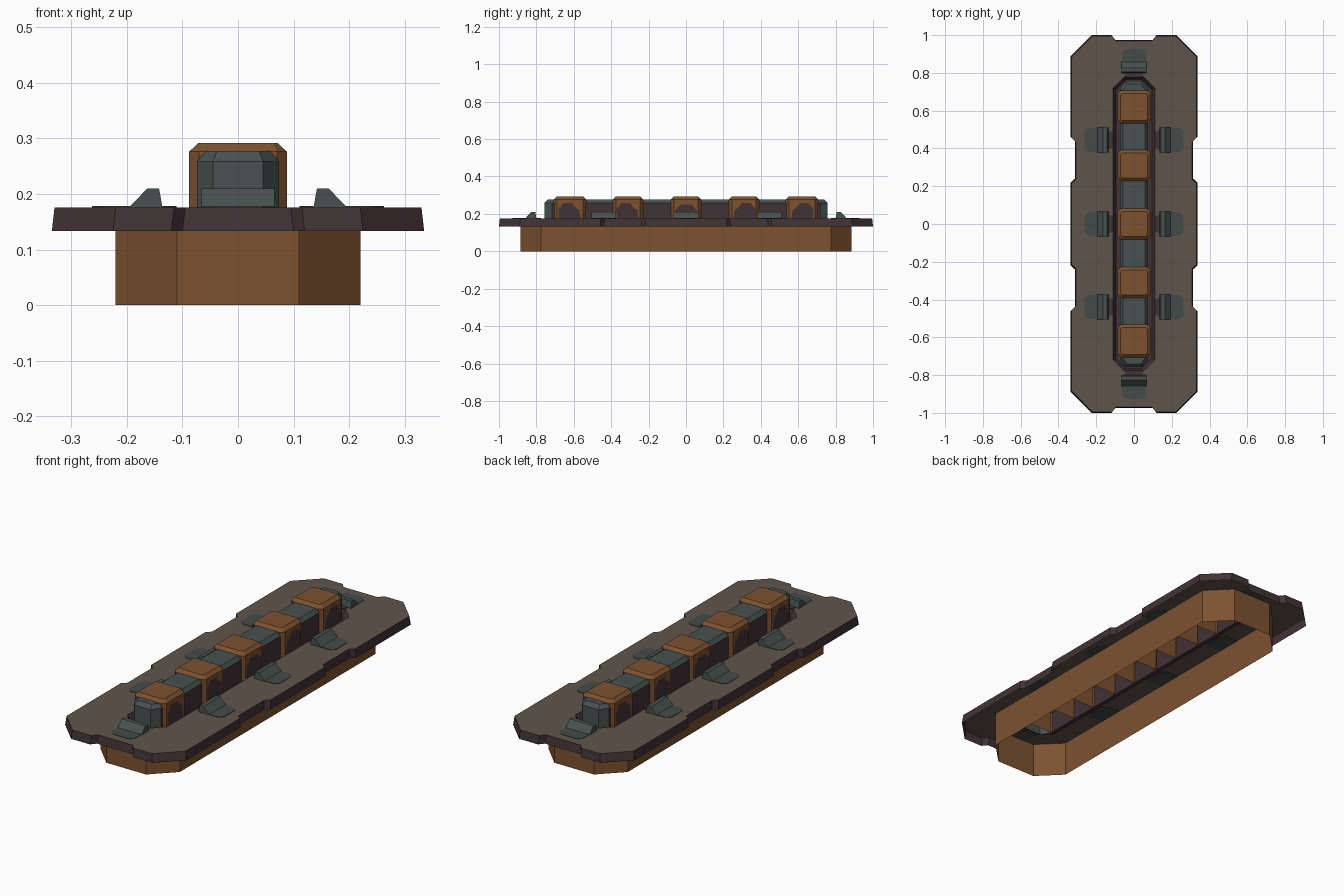
import bpy, bmesh
from mathutils import Vector

if "Cube" in bpy.data.objects:
    bpy.data.objects.remove(bpy.data.objects["Cube"])


def mat(name, hexa):
    def lin(v):
        v /= 255
        return v / 12.92 if v < 0.04045 else ((v + 0.055) / 1.055) ** 2.4
    m = bpy.data.materials.new(name)
    m.diffuse_color = [lin(int(hexa[i:i + 2], 16)) for i in (0, 2, 4)] + [1]
    m.use_nodes = True
    m.node_tree.nodes["Principled BSDF"].inputs["Base Color"].default_value = m.diffuse_color
    return m


RUST = mat("rust_brown", "7d5230")
PURPLE = mat("dark_purple", "423236")
TAUPE = mat("taupe_plate", "5f544b")
TEAL = mat("grey_teal", "475250")
STAIN = mat("stain_grey", "444b48")

ZP = 0.176  # top of the plate


def finish(bm, name, mats, rule=None):
    bm.normal_update()
    if rule:
        for f in bm.faces:
            f.material_index = rule(f)
    me = bpy.data.meshes.new(name)
    bm.to_mesh(me)
    bm.free()
    for m in mats:
        me.materials.append(m)
    ob = bpy.data.objects.new(name, me)
    bpy.context.collection.objects.link(ob)
    return ob


def mirror4(quarter):
    """Counter-clockwise outline from the points of its +x +y quarter."""
    q = list(quarter)
    r = q[::-1]
    return (q + [(-x, y) for x, y in r] + [(-x, -y) for x, y in q]
            + [(x, -y) for x, y in r])


def octagon(hx, hy, cx, cy):
    return mirror4([(hx, hy - cy), (hx - cx, hy)])


def loft(bm, rings, cap=False, cy=0.0):
    """Join (outline, z) rings with quads."""
    loops = [[bm.verts.new((x, y + cy, z)) for x, y in pts] for pts, z in rings]
    for a, b in zip(loops, loops[1:]):
        n = len(a)
        for i in range(n):
            j = (i + 1) % n
            bm.faces.new((a[i], a[j], b[j], b[i]))
    if cap:
        bm.faces.new(loops[-1])
    return loops


# hollow octagonal base skirt
bm = bmesh.new()
base = octagon(0.22, 0.885, 0.11, 0.11)
loft(bm, [(base, 0), (base, ZP - 0.001)])
finish(bm, "base_skirt", [RUST])

# notched plate with sloping rim and central slot
quarter = [(.335, .22), (.313, .24), (.313, .44), (.335, .46),
           (.335, .89), (.225, 1), (.12, 1), (.10, .975)]
slot = octagon(0.11, 0.78, 0.06, 0.06)
bm = bmesh.new()
loops = loft(bm, [(mirror4(quarter), 0.133),
                  (mirror4([(x - .005, y - .005) for x, y in quarter]), ZP)])
hole = [bm.verts.new((x, y, ZP)) for x, y in slot]
edges = [bm.edges.new((hole[i], hole[i - 1])) for i in range(len(hole))]
top = loops[1]
edges += [bm.edges.get((top[i], top[i - 1])) for i in range(len(top))]
bmesh.ops.triangle_fill(bm, use_beauty=True, edges=edges, normal=(0, 0, 1))
bm.normal_update()
for f in bm.faces:
    if abs(f.normal.z) > 0.9 and f.normal.z < 0:
        f.normal_flip()
finish(bm, "plate", [PURPLE, TAUPE], lambda f: int(abs(f.normal.z) > 0.9))

# trough and long core: purple walls, teal roof and ends
bm = bmesh.new()
loft(bm, [(slot, ZP),
          (octagon(0.096, 0.765, 0.055, 0.055), 0.15),
          (octagon(0.074, 0.757, 0.029, 0.04), 0.15),
          (octagon(0.074, 0.757, 0.029, 0.04), 0.258),
          (octagon(0.058, 0.74, 0.02, 0.03), 0.277)], cap=True)


def core_rule(f):
    z = f.calc_center_median().z
    return int(z > 0.26 or (z > 0.19 and abs(f.normal.y) > 0.3))


finish(bm, "core", [PURPLE, TEAL], core_rule)

# five chamfered caps with a purple patch painted on each flank
flank = [(-.058, .155), (-.062, .225), (-.035, .258), (.012, .258),
         (.025, .238), (.05, .22), (.06, .155)]
middle = [(-.062, .155), (-.06, .215), (-.03, .25), (.03, .25),
          (.06, .215), (.062, .155)]
for k in range(-2, 3):
    cy = 0.31 * k
    hy = 0.088 if abs(k) == 2 else 0.083
    o = octagon(0.088, hy, 0.018, 0.018)
    bm = bmesh.new()
    loft(bm, [(o, 0.15), (o, 0.276), (octagon(0.071, hy - .017, .008, .008), 0.292)],
         cap=True, cy=cy)
    finish(bm, f"cap_{k + 3}", [RUST])
    bm = bmesh.new()
    shape = middle if k == 0 else [(y * (1 if k < 0 else -1), z) for y, z in flank]
    for s in (-1, 1):
        f = bm.faces.new([bm.verts.new((s * 0.089, cy + y, z)) for y, z in shape])
        f.normal_update()
        if f.normal.x * s < 0:
            f.normal_flip()
    finish(bm, f"cap_patch_{k + 3}", [PURPLE])


# wedge clips around the core, each on a stain, with a dark strip inside
def clip(name, origin, out):
    out = Vector(out)
    side = Vector((-out.y, out.x, 0))

    def at(u, v, z):
        return Vector(origin) + out * u + side * v + Vector((0, 0, z))

    def prism(bm, a, b):
        n = len(a)
        va = [bm.verts.new(p) for p in a]
        vb = [bm.verts.new(p) for p in b]
        bm.faces.new(va[::-1])
        bm.faces.new(vb)
        for i in range(n):
            bm.faces.new((va[i], va[(i + 1) % n], vb[(i + 1) % n], vb[i]))
        bmesh.ops.recalc_face_normals(bm, faces=bm.faces[:])

    bm = bmesh.new()
    prof = [(0, ZP), (.06, ZP), (.027, .21), (.006, .21)]
    prism(bm, [at(u, -.066, z) for u, z in prof], [at(u, .066, z) for u, z in prof])
    finish(bm, name, [TEAL])

    # stain, just proud of the plate on both sides
    c = 0.02
    o = [(.01, -.064), (.127 - c, -.064), (.127, -.064 + c),
         (.127, .064 - c), (.127 - c, .064), (.01, .064)]
    bm = bmesh.new()
    prism(bm, [at(u, v, ZP - .002) for u, v in o], [at(u, v, ZP + .002) for u, v in o])
    finish(bm, name + "_stain", [STAIN])

    # dark strip between clip and slot
    o = [(-.025, -.04), (0, -.05), (0, .05), (-.025, .04)]
    bm = bmesh.new()
    prism(bm, [at(u, v, ZP - .002) for u, v in o], [at(u, v, ZP + .002) for u, v in o])
    finish(bm, name + "_strip", [PURPLE])


for i, y in enumerate((-0.44, 0, 0.445)):
    clip(f"clip_right_{i}", (0.136, y, 0), (1, 0, 0))
    clip(f"clip_left_{i}", (-0.136, y, 0), (-1, 0, 0))
clip("clip_back", (0, 0.80, 0), (0, 1, 0))
clip("clip_front", (0, -0.80, 0), (0, -1, 0))
